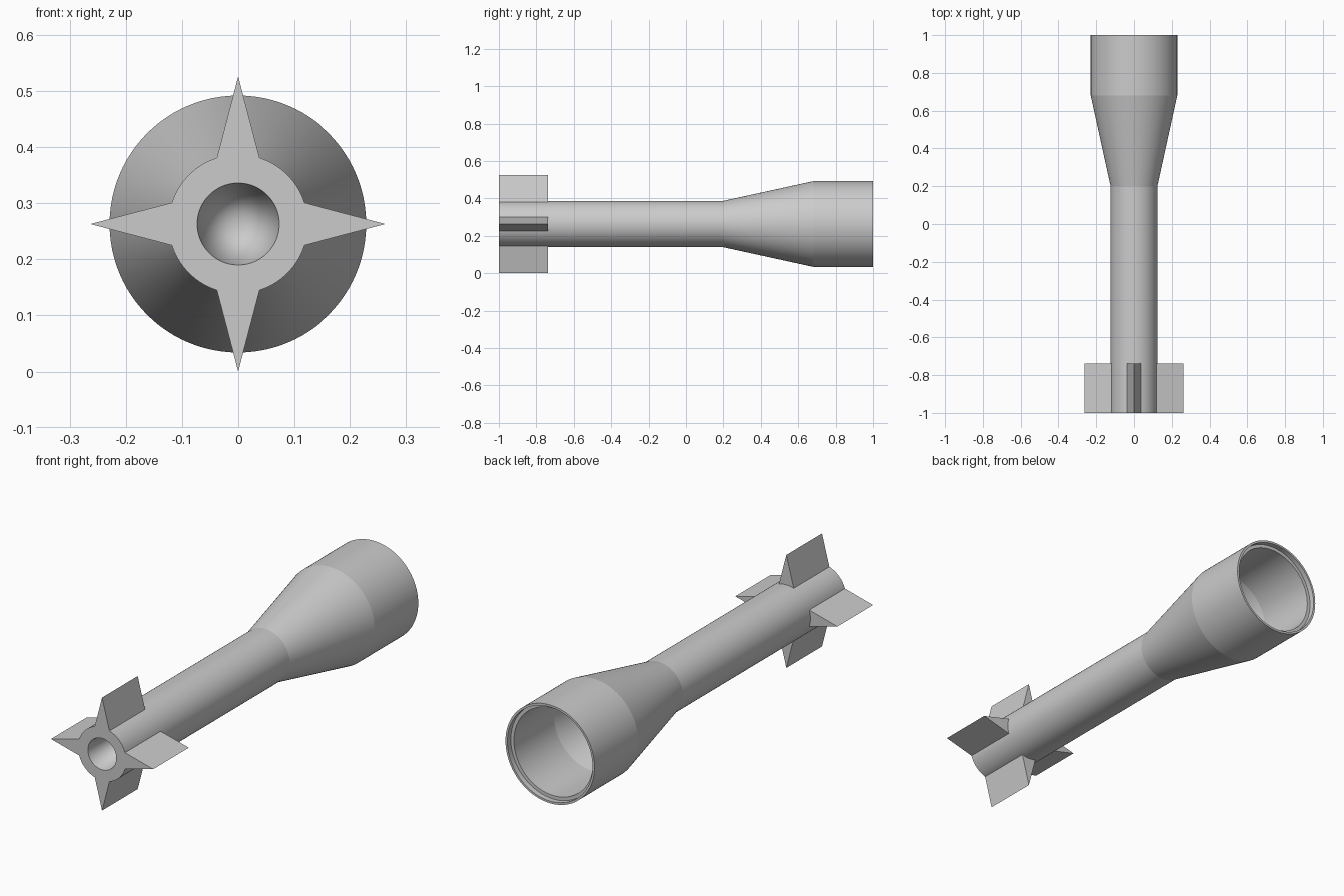
import bpy, bmesh
from math import pi, radians
from mathutils import Matrix, Vector

cube = bpy.data.objects.get("Cube")
if cube:
    bpy.data.objects.remove(cube, do_unlink=True)

AXIS_Z = 0.263

grey = bpy.data.materials.new("plain grey")
grey.use_nodes = True
grey.diffuse_color = (0.6, 0.6, 0.6, 1)
grey.node_tree.nodes["Principled BSDF"].inputs["Base Color"].default_value = (0.6, 0.6, 0.6, 1)


def add_object(name, bm, smooth=False):
    bmesh.ops.recalc_face_normals(bm, faces=bm.faces)
    mesh = bpy.data.meshes.new(name)
    bm.to_mesh(mesh)
    bm.free()
    mesh.materials.append(grey)
    obj = bpy.data.objects.new(name, mesh)
    obj.location.z = AXIS_Z
    bpy.context.collection.objects.link(obj)
    if smooth:
        bpy.ops.object.select_all(action="DESELECT")
        obj.select_set(True)
        bpy.context.view_layer.objects.active = obj
        bpy.ops.object.shade_smooth_by_angle(angle=radians(9))
    return obj


def lathe(name, profile, steps=96):
    """Revolve (radius, y) points around the long axis."""
    bm = bmesh.new()
    verts = [bm.verts.new((r, y, 0)) for r, y in profile]
    edges = [bm.edges.new(pair) for pair in zip(verts, verts[1:])]
    bmesh.ops.spin(bm, geom=verts + edges, cent=(0, 0, 0), axis=(0, 1, 0),
                   angle=2 * pi, steps=steps, use_merge=True)
    bmesh.ops.remove_doubles(bm, verts=bm.verts, dist=1e-5)
    return add_object(name, bm, smooth=True)


def fin(name, turn):
    """Wedge-shaped fin, flush with the front end of the tube."""
    bm = bmesh.new()
    spin = Matrix.Rotation(turn, 3, "Y")
    base = [bm.verts.new(spin @ Vector((x, -1, z)))
            for x, z in ((-0.038, 0.118), (0.038, 0.118), (0, 0.263))]
    face = bm.faces.new(base)
    new = bmesh.ops.extrude_face_region(bm, geom=[face], use_keep_orig=True)["geom"]
    bmesh.ops.translate(bm, vec=(0, 0.262, 0),
                        verts=[v for v in new if isinstance(v, bmesh.types.BMVert)])
    add_object(name, bm)


# Hollow body: conical front bore, tube, flared shell, stepped rear rim, cavity
lathe("flared_body", [
    (0, -0.62), (0.073, -1), (0.124, -1),
    (0.124, 0.2), (0.229, 0.68), (0.229, 1),
    (0.219, 1), (0.219, 0.975), (0.203, 0.975),
    (0.203, 0.68), (0.098, 0.2), (0, 0.2),
])

# Four fins around the front end
for i, side in enumerate(("top", "left", "bottom", "right")):
    fin(side + "_fin", i * pi / 2)
